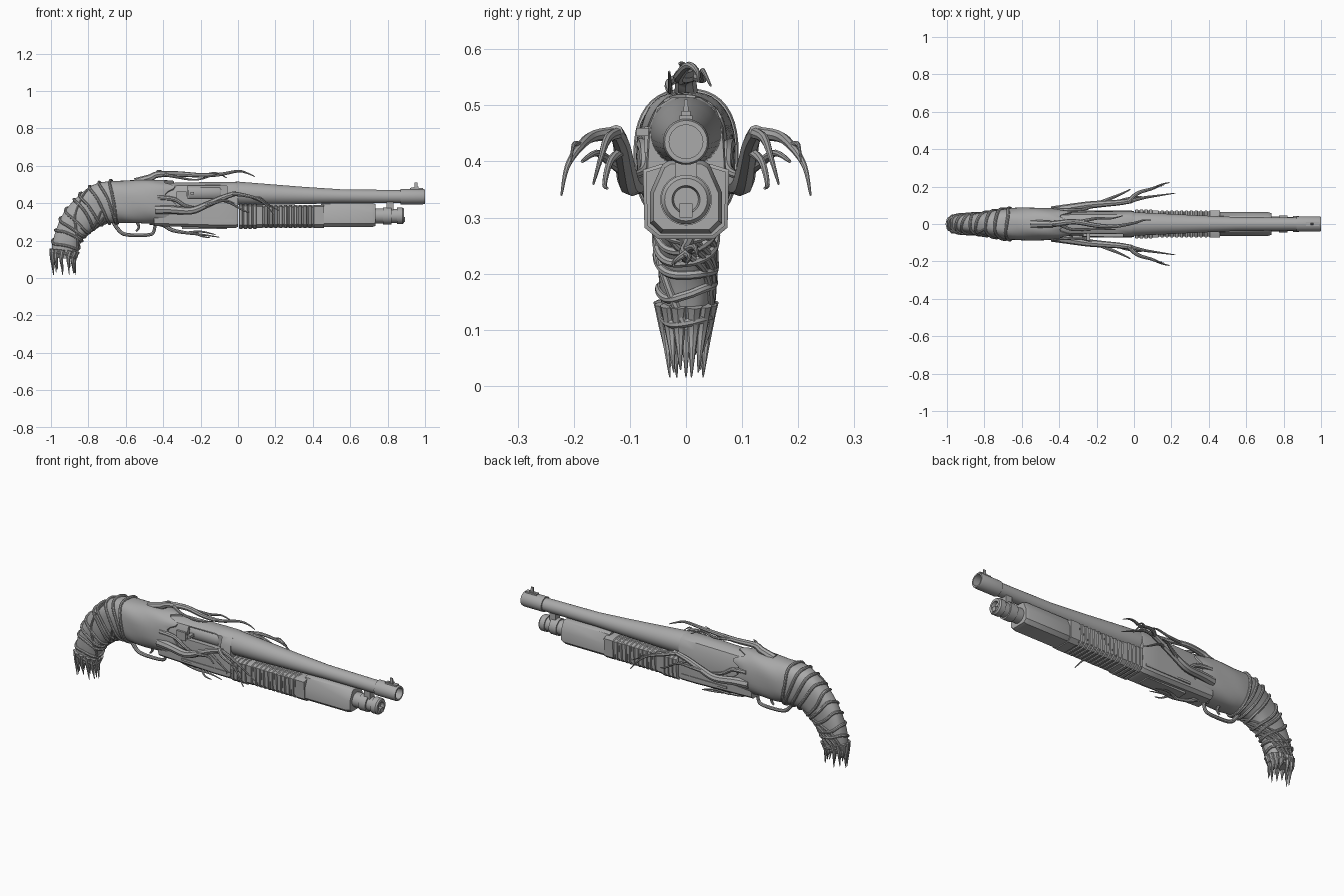
import bpy, bmesh, math, random
from mathutils import Vector

random.seed(4)
cube = bpy.data.objects.get("Cube")
if cube:
    bpy.data.objects.remove(cube, do_unlink=True)

grey = bpy.data.materials.new("plain grey")
grey.use_nodes = True
COLOUR = (.4, .4, .4, 1)
grey.diffuse_color = COLOUR
grey.node_tree.nodes["Principled BSDF"].inputs["Base Color"].default_value = COLOUR
made = []


def register(name, mesh):
    mesh.materials.clear()
    mesh.materials.append(grey)
    obj = bpy.data.objects.new(name, mesh)
    bpy.context.collection.objects.link(obj)
    made.append(obj)
    return obj


def loft(name, rings, closed=True):
    """Skin a list of equal point rings and cap the ends."""
    bm = bmesh.new()
    loops = [[bm.verts.new(p) for p in ring] for ring in rings]
    count = len(loops[0])
    for a, b in zip(loops, loops[1:]):
        for i in range(count):
            j = (i + 1) % count
            bm.faces.new((a[i], a[j], b[j], b[i]))
    if closed:
        bm.faces.new(loops[0])
        bm.faces.new(loops[-1])
    bmesh.ops.recalc_face_normals(bm, faces=bm.faces)
    mesh = bpy.data.meshes.new(name)
    bm.to_mesh(mesh)
    bm.free()
    return register(name, mesh)


def turned(name, profile, sides=32):
    """Round part along x from (x, centre height, radius) steps."""
    def ring(x, z, r):
        return [(x, r * math.sin(i * math.tau / sides), z + r * math.cos(i * math.tau / sides))
                for i in range(sides)]
    return loft(name, [ring(*step) for step in profile])


def prism(name, half, steps, middle):
    """Mirrored (y, z) section swept along x with a scale at each step."""
    section = half + [(-y, z) for y, z in reversed(half)]
    return loft(name, [[(x, y * s, middle + (z - middle) * s) for y, z in section]
                       for x, s in steps])


def box(name, low, high):
    (x0, y0, z0), (x1, y1, z1) = low, high
    return loft(name, [[(x, y0, z0), (x, y1, z0), (x, y1, z1), (x, y0, z1)] for x in (x0, x1)])


def spline(values, t):
    """Catmull-Rom interpolation through vectors, t counted in control points."""
    i = min(max(int(t), 0), len(values) - 2)
    f = t - i
    b, c = values[i], values[i + 1]
    a = values[i - 1] if i else b
    d = values[min(i + 2, len(values) - 1)]
    return b + (c - a) * f / 2 + (a * 2 - b * 5 + c * 4 - d) * f**2 / 2 \
        + (b * 3 - a - c * 3 + d) * f**3 / 2


def tube(name, points, start, end, cyclic=False, smooth=4, sides=2):
    """Round strand that tapers from one radius to another."""
    points = [Vector(p) for p in points]
    if not cyclic:
        last = len(points) - 1
        points = [spline(points, k / smooth) for k in range(last * smooth + 1)]
    curve = bpy.data.curves.new(name, "CURVE")
    curve.dimensions = "3D"
    curve.bevel_depth = 1
    curve.bevel_resolution = sides
    curve.use_fill_caps = True
    path = curve.splines.new("POLY")
    path.points.add(len(points) - 1)
    path.use_cyclic_u = cyclic
    for k, p in enumerate(points):
        path.points[k].co = (*p, 1)
        path.points[k].radius = start + (end - start) * k / (len(points) - 1)
    holder = bpy.data.objects.new(name, curve)
    bpy.context.collection.objects.link(holder)
    graph = bpy.context.evaluated_depsgraph_get()
    mesh = bpy.data.meshes.new_from_object(holder.evaluated_get(graph))
    bpy.data.objects.remove(holder, do_unlink=True)
    return register(name, mesh)


# Barrel with flared rear shroud, muzzle sleeve and open bore
turned("barrel", [(-.02, .452, .062), (0, .452, .063), (.15, .447, .056), (.35, .441, .046),
                  (.55, .437, .037), (.87, .435, .035), (.87, .435, .041), (.99, .435, .041),
                  (1, .435, .038), (1, .435, .03), (.9, .435, .03)])
box("sight_base", (.92, -.012, .47), (.99, .012, .482))
prism("front_sight", [(.006, .475), (.003, .51)], [(.945, 1), (.96, 1)], .475)
prism("sight_ramp", [(.008, .475), (.008, .49)], [(.925, .5), (.965, 1)], .475)

# Magazine tube, cap and barrel clamp
turned("magazine_tube", [(.68, .332, .04), (.775, .332, .04), (.775, .332, .046), (.82, .332, .046),
                         (.82, .332, .038), (.85, .332, .038), (.85, .332, .044), (.88, .332, .044),
                         (.888, .332, .038), (.888, .332, .025), (.87, .332, .022)])
box("barrel_clamp", (.795, -.02, .36), (.832, .02, .415))
box("cap_catch", (.835, -.012, .3), (.893, .012, .325))

# Sliding fore-end: ribbed collar, grooved grip and smooth nose
section = [(.05, .262), (.074, .282), (.077, .385), (.045, .395)]
collar = []
for k in range(4):
    x = .005 + k * .025
    collar += [(x, .94), (x + .003, 1), (x + .017, 1), (x + .02, .94)]
prism("fore_end_collar", section, collar, .33)
grooves = [(.08, .93)]
for k in range(11):
    x = .13 + k * .026
    grooves += [(x, .93), (x + .004, .87), (x + .011, .87), (x + .015, .93)]
prism("fore_end_grip", section, grooves + [(.46, .93)], .33)
nose = [(.045, .272), (.064, .29), (.064, .345), (.042, .395), (.03, .402)]
prism("fore_end_nose", nose, [(.445, .97), (.455, 1), (.715, 1), (.735, .9)], .335)

# Receiver body with an ejection port cut into its right side
shell = [(.05, .268), (.068, .283), (.071, .39), (.067, .46), (.052, .497), (.025, .514)]
receiver = prism("receiver", shell, [(-.45, .93), (-.1, 1), (-.012, 1), (0, .96)], .41)
cutter = box("port_cutter", (-.27, -.2, .425), (-.06, -.042, .492))
cut = receiver.modifiers.new("port", "BOOLEAN")
cut.object = cutter
cut.solver = "EXACT"
graph = bpy.context.evaluated_depsgraph_get()
receiver.data = bpy.data.meshes.new_from_object(receiver.evaluated_get(graph))
receiver.modifiers.clear()
made.remove(cutter)
bpy.data.objects.remove(cutter, do_unlink=True)
for obj in (turned("bolt", [(-.265, .455, .05), (-.1, .455, .05), (-.09, .455, .044)]),):
    obj.scale.y = 1.05
box("bolt_handle", (-.255, -.088, .445), (-.235, -.045, .46))
box("port_lip", (-.33, -.074, .415), (-.275, -.06, .462))
for side in (-1, 1):
    box("receiver_rail", (-.3, side * .066 - .006, .3), (-.02, side * .066 + .006, .312))
box("loading_gate", (-.3, -.035, .262), (-.06, .035, .275))

# Organic sleeve and curved grip: (top x, top z, bottom x, bottom z, half width)
STATIONS = [Vector(s) for s in (
    (-.998, .11, -.87, .1, .04), (-.985, .22, -.84, .19, .049), (-.93, .35, -.80, .24, .053),
    (-.83, .46, -.73, .285, .063), (-.73, .512, -.66, .295, .08), (-.6, .52, -.58, .292, .088),
    (-.46, .525, -.44, .292, .085), (-.37, .519, -.34, .284, .075))]
END = len(STATIONS) - 1


def skin(t, angle, puff=1):
    """Point on the sleeve surface."""
    tx, tz, bx, bz, width = spline(STATIONS, t)
    c, s = math.cos(angle), math.sin(angle)
    square = lambda v: math.copysign(abs(v) ** .8, v)
    up = .5 + .5 * puff * square(c)
    return Vector((bx + (tx - bx) * up, width * puff * square(s), bz + (tz - bz) * up))


SIDES = 40
turns = [k * math.tau / SIDES for k in range(SIDES)]
rings = []
for k in range(END * 5 + 1):
    t = k / 5
    jag = max(0, t - END + 1)
    rings.append([skin(t, a, 1 + .012 * math.sin(a * 5 + t * 4))
                  + Vector((jag * .03 * math.sin(a * 7 + 1), 0, 0)) for a in turns])
rings.append([skin(END, a, .9) + Vector((.03 * math.sin(a * 7 + 1), 0, 0)) for a in turns])
loft("sleeve_and_grip", rings)

# Vines wrapped round the grip, each a little tilted
for k, t in enumerate((.3, .75, 1.2, 1.65, 2.1, 2.5, 2.95, 3.5, 4, 4.3)):
    phase = random.uniform(0, 6)
    tube("grip_vine", [skin(t + .11 * math.sin(a + phase) + .04 * math.sin(3 * a), a, 1.03)
                       for a in turns], .0085, .0075, cyclic=True)
for k in range(5):
    first = random.uniform(0, 6)
    tube("climbing_vine", [skin(.2 + i * .4, first + i * .35, 1.02) for i in range(9)], .008, .005)

# Root ends hanging from the grip
for k in range(13):
    a = k * math.tau / 13
    top, mid = skin(.5, a, .97), skin(0, a, .95)
    drop = random.uniform(.02, .065)
    if k % 3 == 0:
        drop = .015
    tip = Vector((mid.x + .02 * (mid.x + .93) + random.uniform(-.004, .012), mid.y * .8, drop))
    tube("root_end", [top, mid, mid.lerp(tip, .5) * 1, tip], .016, .001)

# Trigger guard and trigger
tube("trigger_guard", [(-.67, 0, .305), (-.645, 0, .265), (-.61, 0, .235), (-.54, 0, .228),
                       (-.47, 0, .232), (-.45, 0, .25), (-.44, 0, .3)], .011, .008)
tube("trigger", [(-.54, 0, .3), (-.53, 0, .27), (-.545, 0, .25)], .009, .005)

# Branches along both sides
for s in (-1, 1):
    def branch(points, start, end):
        tube("side_branch", [(x, s * y, z) for x, y, z in points], start, end)
    branch([(-.44, .07, .365), (-.36, .083, .365), (-.25, .1, .36), (-.17, .108, .39),
            (-.08, .115, .43), (-.01, .125, .453)], .025, .013)
    branch([(-.03, .12, .45), (.02, .165, .445), (.1, .19, .425), (.15, .212, .39),
            (.19, .222, .34)], .013, .002)
    branch([(-.02, .122, .45), (.05, .14, .44), (.13, .152, .405), (.22, .165, .36)], .011, .002)
    branch([(-.2, .105, .38), (-.13, .135, .4), (-.07, .16, .415), (-.02, .185, .4)], .012, .003)
    branch([(-.1, .113, .42), (-.04, .135, .4), (.03, .145, .36), (.06, .14, .352)], .009, .002)
    branch([(.09, .188, .428), (.12, .2, .43), (.16, .205, .4)], .007, .001)
    branch([(-.43, .075, .43), (-.34, .073, .42), (-.28, .075, .385), (-.2, .1, .372)], .014, .006)

# Branches above and below the receiver
tube("top_branch", [(-.55, 0, .512), (-.47, 0, .535), (-.43, 0, .553), (-.32, .012, .556),
                    (-.2, -.008, .549), (-.1, -.012, .553), (0, .005, .571), (.05, .02, .56),
                    (.09, .022, .542)], .022, .002)
tube("top_branch_fork", [(-.3, .01, .555), (-.2, .03, .547), (-.12, .03, .562), (-.06, .044, .535)], .01, .002)
tube("top_branch_fork", [(-.4, 0, .555), (-.33, -.03, .54), (-.22, -.028, .525), (-.1, -.03, .56)], .01, .002)
tube("top_thorn", [(-.45, 0, .54), (-.43, -.005, .57), (-.41, -.012, .575)], .011, .002)
tube("lower_branch", [(-.47, 0, .3), (-.4, 0, .285), (-.35, .004, .255), (-.25, -.005, .238),
                      (-.18, .006, .23), (-.1, 0, .218)], .016, .002)
tube("lower_branch_fork", [(-.27, 0, .24), (-.2, .015, .248), (-.12, .02, .232)], .009, .002)
tube("lower_branch_fork", [(-.22, 0, .236), (-.19, -.02, .222), (-.15, -.022, .215)], .007, .002)

# Smooth shading that keeps hard edges crisp
bpy.ops.object.select_all(action="DESELECT")
for obj in made:
    obj.select_set(True)
bpy.context.view_layer.objects.active = made[0]
bpy.ops.object.shade_smooth_by_angle(angle=math.radians(35))
